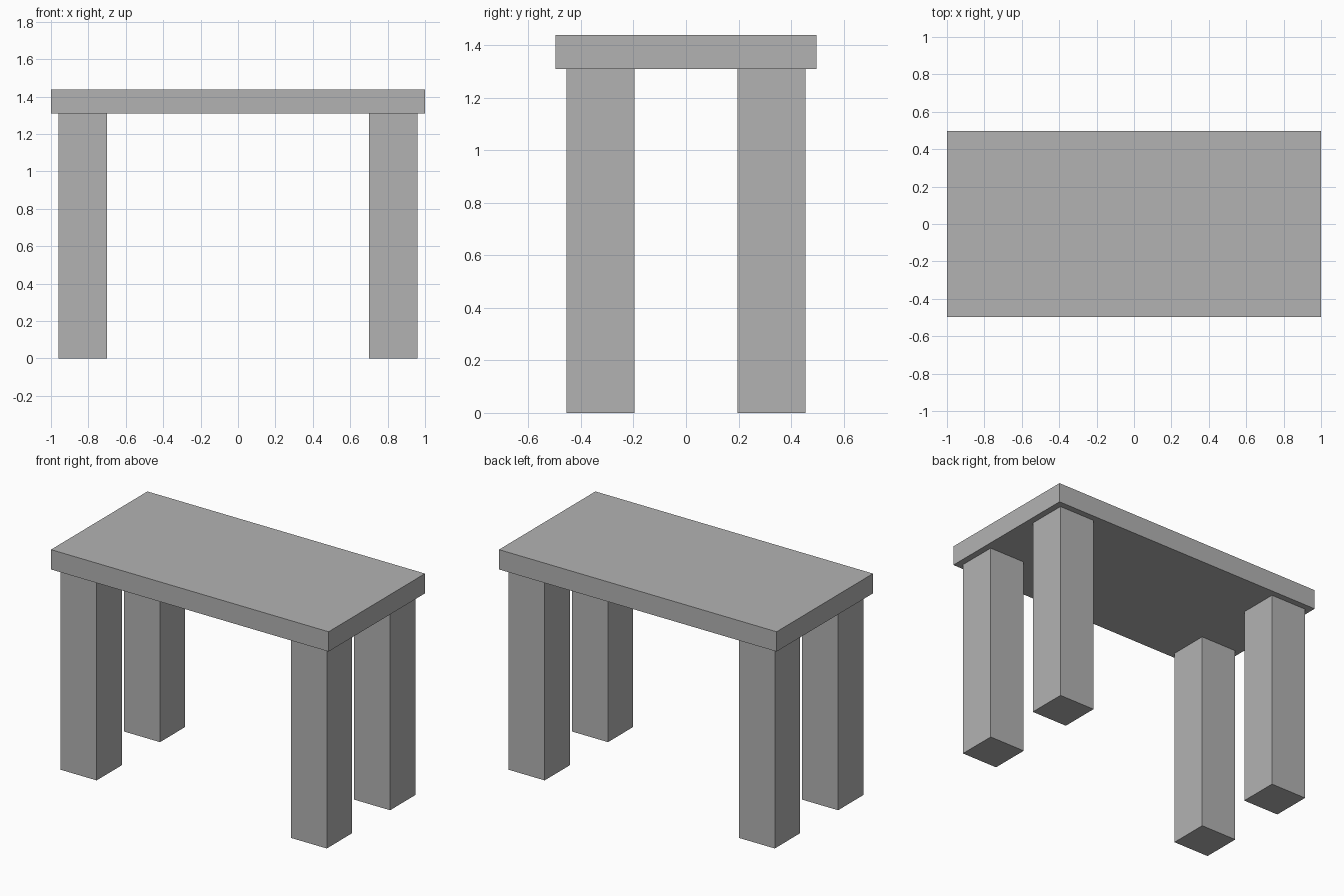
import bpy
from mathutils import Vector

# Remove the default cube
cube = bpy.data.objects.get("Cube")
if cube:
    bpy.data.objects.remove(cube, do_unlink=True)

# Single flat grey
grey = bpy.data.materials.new("plain_grey")
grey.use_nodes = True
colour = (0.45, 0.45, 0.45, 1.0)
grey.diffuse_color = colour
grey.node_tree.nodes["Principled BSDF"].inputs["Base Color"].default_value = colour

WIDTH, DEPTH, HEIGHT = 2.0, 0.992, 1.438
LEG_HEIGHT, LEG_SIZE = 1.309, 0.259
LEG_X, LEG_Y = 0.829, 0.326


def box(name, centre, size):
    bpy.ops.mesh.primitive_cube_add(size=1, location=centre)
    obj = bpy.context.object
    obj.name = name
    for vert in obj.data.vertices:
        vert.co *= Vector(size)
    obj.data.materials.append(grey)
    return obj


# Slab top
slab = HEIGHT - LEG_HEIGHT
box("table_top", (0, 0, LEG_HEIGHT + slab / 2), (WIDTH, DEPTH, slab))

# Four square legs
for side, sx in (("left", 1), ("right", -1)):
    for end, sy in (("front", -1), ("back", 1)):
        box(f"{end}_{side}_leg", (sx * LEG_X, sy * LEG_Y, LEG_HEIGHT / 2),
            (LEG_SIZE, LEG_SIZE, LEG_HEIGHT))
